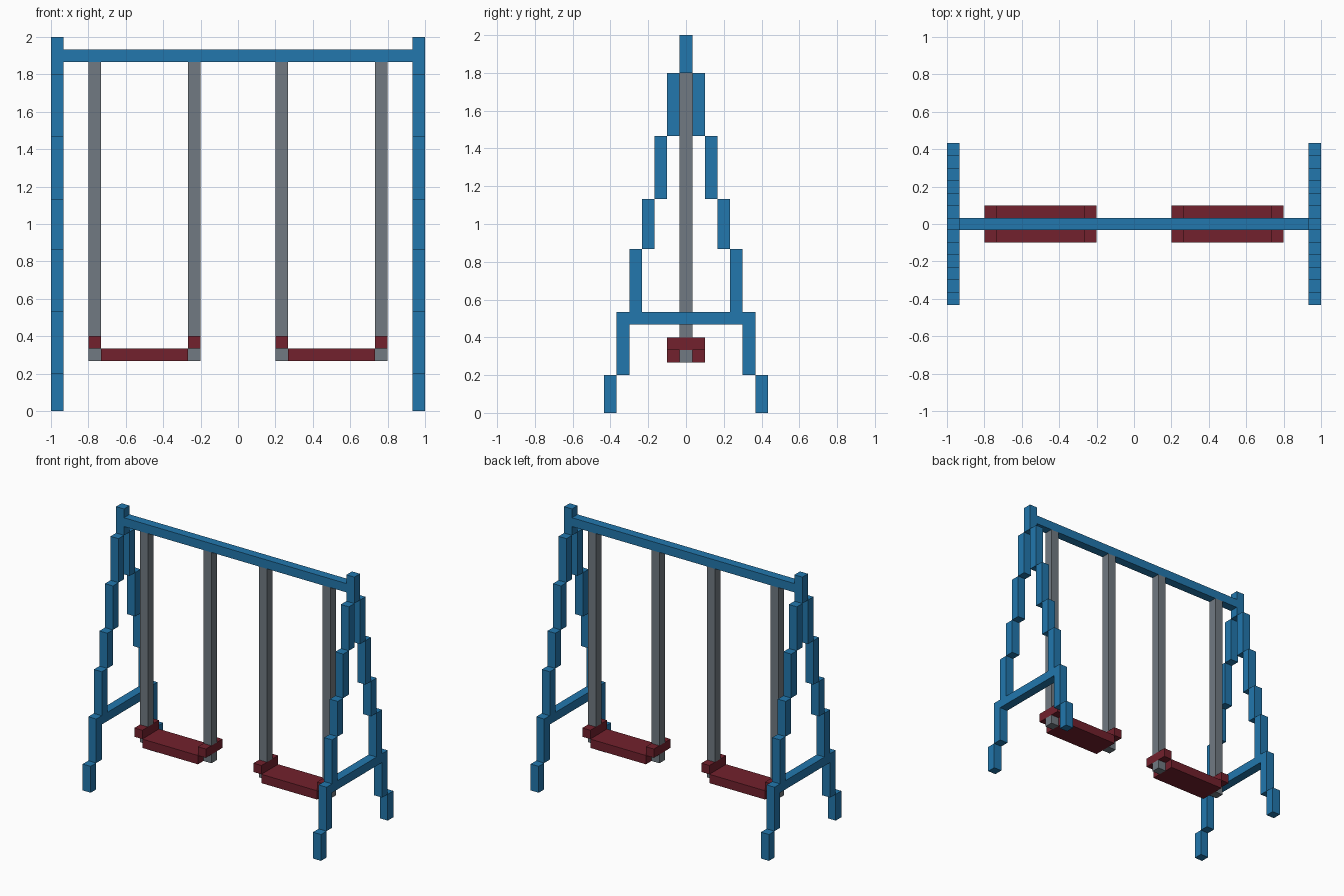
import bpy
import bmesh

cube = bpy.data.objects.get("Cube")
if cube:
    bpy.data.objects.remove(cube, do_unlink=True)

U = 1 / 15  # one block


def material(name, rgb):
    mat = bpy.data.materials.new(name)
    mat.use_nodes = True
    mat.diffuse_color = (*rgb, 1)
    bsdf = next(n for n in mat.node_tree.nodes if n.type == 'BSDF_PRINCIPLED')
    bsdf.inputs["Base Color"].default_value = (*rgb, 1)
    return mat


BLUE = material("frame blue", (0.016, 0.185, 0.42))
GREY = material("chain grey", (0.165, 0.195, 0.223))
RED = material("seat red", (0.168, 0.015, 0.026))


def boxes(name, mat, spans):
    """One object made of boxes, each given as (x0, x1, y0, y1, z0, z1) in blocks."""
    bm = bmesh.new()
    for x0, x1, y0, y1, z0, z1 in spans:
        verts = bmesh.ops.create_cube(bm, size=1)["verts"]
        bmesh.ops.scale(bm, vec=((x1 - x0) * U, (y1 - y0) * U, (z1 - z0) * U), verts=verts)
        bmesh.ops.translate(bm, vec=((x0 + x1) * U / 2, (y0 + y1) * U / 2, (z0 + z1) * U / 2), verts=verts)
    mesh = bpy.data.meshes.new(name)
    bm.to_mesh(mesh)
    bm.free()
    mesh.materials.append(mat)
    obj = bpy.data.objects.new(name, mesh)
    bpy.context.collection.objects.link(obj)
    return obj


# Stepped leg: each segment sits one block further out than the one above it
LEG_HEIGHTS = [27, 22, 17, 13, 8, 3, 0]

for side, x in (("left", 14), ("right", -15)):
    # A-shaped end frame
    boxes(f"{side}_post_top", BLUE, [(x, x + 1, -0.5, 0.5, 27, 30)])
    for end, sign in (("front", -1), ("back", 1)):
        spans = []
        for i, (top, bottom) in enumerate(zip(LEG_HEIGHTS, LEG_HEIGHTS[1:])):
            y = sign * (i + 1)
            spans.append((x, x + 1, y - 0.5, y + 0.5, bottom, top))
        boxes(f"{side}_{end}_leg", BLUE, spans)
    boxes(f"{side}_cross_brace", BLUE, [(x, x + 1, -4.5, 4.5, 7, 8)])

    # Swing: two chains, clamps over the seat ends, chain ends below
    start = 3 if side == "left" else -12
    ends = (start, start + 8)
    boxes(f"{side}_swing_chains", GREY, [(a, a + 1, -0.5, 0.5, 6, 28) for a in ends])
    boxes(f"{side}_swing_chain_ends", GREY, [(a, a + 1, -0.5, 0.5, 4, 5) for a in ends])
    boxes(f"{side}_swing_clamps", RED, [(a, a + 1, -1.5, 1.5, 5, 6) for a in ends])
    boxes(f"{side}_swing_seat", RED, [(start + 1, start + 8, -1.5, 1.5, 4, 5)])

# Beam joining the two end frames
boxes("top_beam", BLUE, [(-14, 14, -0.5, 0.5, 28, 29)])
